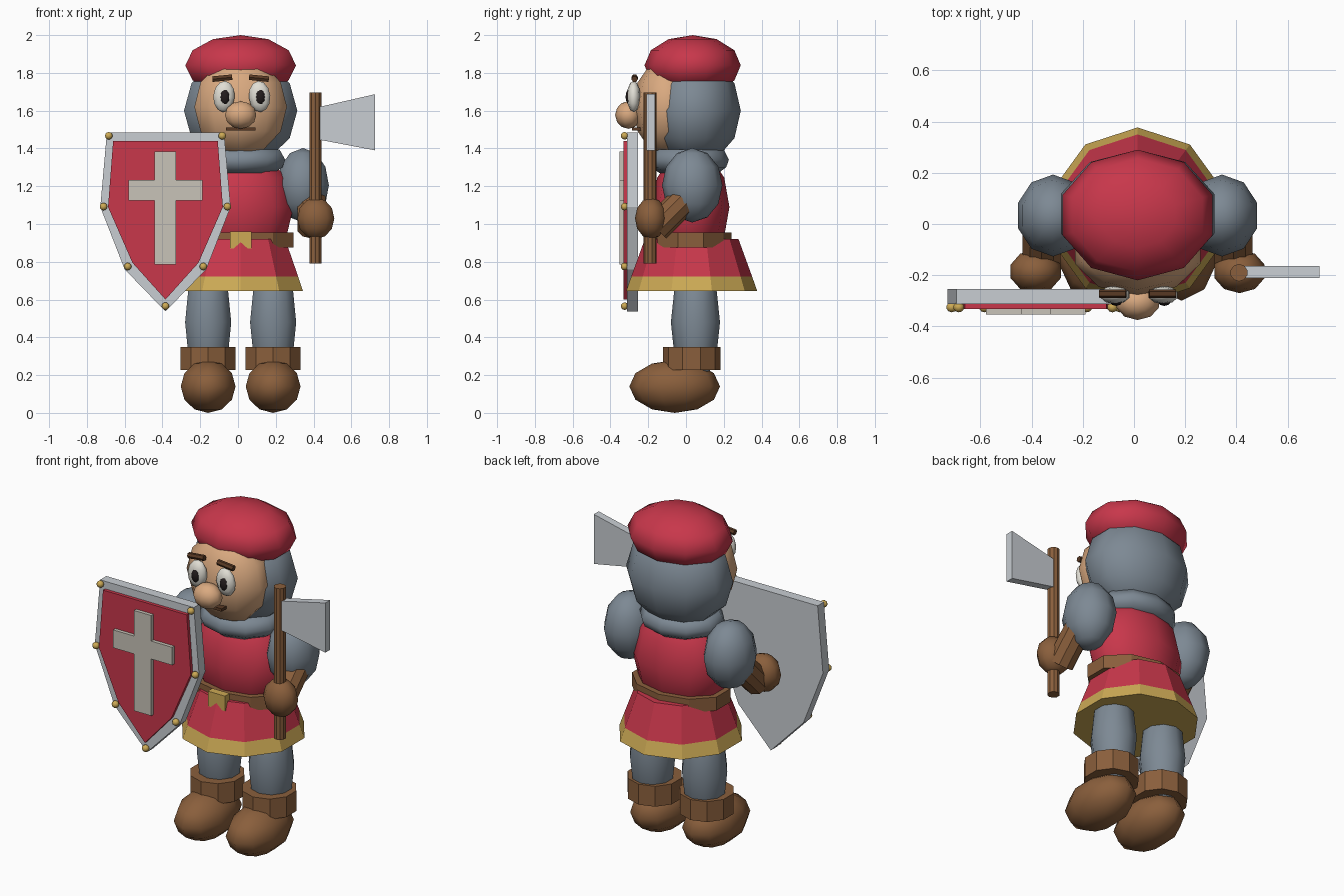
import bpy, bmesh, math
from mathutils import Matrix, Vector, Euler

if "Cube" in bpy.data.objects:
    bpy.data.objects.remove(bpy.data.objects["Cube"])

CX = 0.014  # body centre line


def material(name, r, g, b):
    m = bpy.data.materials.new(name)
    m.diffuse_color = (r, g, b, 1)
    m.use_nodes = True
    m.node_tree.nodes["Principled BSDF"].inputs["Base Color"].default_value = m.diffuse_color
    return m


RED = material("red cloth", 0.578, 0.038, 0.07)
MAIL = material("blue grey mail", 0.205, 0.25, 0.296)
SKIN = material("skin", 0.70, 0.40, 0.216)
BROWN = material("brown leather", 0.254, 0.114, 0.045)
DARK = material("dark brown", 0.10, 0.042, 0.018)
GOLD = material("gold", 0.61, 0.402, 0.091)
STEEL = material("steel", 0.578, 0.61, 0.645)
STONE = material("pale grey", 0.58, 0.55, 0.48)
WHITE = material("eye white", 0.75, 0.73, 0.66)
BLACK = material("black", 0.017, 0.012, 0.012)


def finish(name, bm, mats, smooth, rule=None):
    bmesh.ops.recalc_face_normals(bm, faces=bm.faces)
    for f in bm.faces:
        f.smooth = smooth
        if rule:
            f.material_index = rule(f)
    me = bpy.data.meshes.new(name)
    bm.to_mesh(me)
    bm.free()
    for m in mats:
        me.materials.append(m)
    ob = bpy.data.objects.new(name, me)
    bpy.context.collection.objects.link(ob)
    return ob


def lathe(name, rings, mats, loc=(0, 0, 0), scale=(1, 1, 1), rot=(0, 0, 0),
          segs=10, smooth=False, rule=None):
    """Stack rings of (radius, z); radius 0 gives a pole, open ends are capped."""
    bm = bmesh.new()
    loops = []
    for r, z in rings:
        n = 1 if r == 0 else segs
        angles = [math.pi / 2 + i * math.tau / segs for i in range(n)]
        loops.append([bm.verts.new((r * math.cos(a), r * math.sin(a), z)) for a in angles])
    for lo, hi in zip(loops, loops[1:]):
        for i in range(segs):
            j = (i + 1) % segs
            quad = [lo[i % len(lo)], lo[j % len(lo)], hi[j % len(hi)], hi[i % len(hi)]]
            bm.faces.new(list(dict.fromkeys(quad)))
    for end in (loops[0], loops[-1]):
        if len(end) > 1:
            bm.faces.new(end)
    mat = (Matrix.Translation(Vector(loc)) @ Euler(rot).to_matrix().to_4x4()
           @ Matrix.Diagonal((*scale, 1)))
    bmesh.ops.transform(bm, matrix=mat, verts=bm.verts)
    return finish(name, bm, mats, smooth, rule)


def ball(name, loc, radii, mat, bands=6, rot=(0, 0, 0)):
    rings = [(0 if k in (0, bands) else math.sin(math.pi * k / bands),
              -math.cos(math.pi * k / bands)) for k in range(bands + 1)]
    # x radius is given as the visible half width of the ten-sided ring
    sx = radii[0] / math.cos(math.pi / 10)
    return lathe(name, rings, [mat], loc, (sx, radii[1], radii[2]), rot, smooth=True)


def rod(name, loc, radius, length, mat, rot=(0, 0, 0), segs=10):
    h = length / 2
    return lathe(name, [(radius, -h), (radius, h)], [mat], loc, rot=rot, segs=segs)


def prism(name, outline, y0, y1, mat):
    """Extrude an (x, z) outline along y."""
    bm = bmesh.new()
    face = bm.faces.new([bm.verts.new((x, y0, z)) for x, z in outline])
    new = bmesh.ops.extrude_face_region(bm, geom=[face])["geom"]
    bmesh.ops.translate(bm, vec=(0, y1 - y0, 0),
                        verts=[v for v in new if isinstance(v, bmesh.types.BMVert)])
    return finish(name, bm, [mat], False)


def box(name, x0, x1, y0, y1, z0, z1, mat):
    return prism(name, [(x0, z0), (x1, z0), (x1, z1), (x0, z1)], y0, y1, mat)


# Head: hood, face, cap
ball("hood", (CX, 0.04, 1.6), (0.3, 0.25, 0.29), MAIL)
ball("face", (CX, -0.1, 1.62), (0.245, 0.18, 0.26), SKIN)
ball("cap", (CX, 0.035, 1.84), (0.293, 0.255, 0.16), RED)
ball("nose", (CX, -0.305, 1.577), (0.083, 0.07, 0.073), SKIN)
box("mouth", CX - 0.078, CX + 0.078, -0.285, -0.22, 1.494, 1.511, DARK)

# Body: collar, tunic, belt, flared skirt with a gold hem
lathe("collar", [(0.17, 1.27), (0.215, 1.3), (0.23, 1.34), (0.2, 1.395)], [MAIL],
      (CX, 0.015, 0), (1.08, 0.92, 1), smooth=True)
ball("torso", (CX, 0.025, 1.09), (0.28, 0.205, 0.31), RED)
lathe("skirt", [(0.347, 0.645), (0.32, 0.722), (0.248, 0.92)], [RED, GOLD], (CX, 0.03, 0),
      rule=lambda f: 1 if f.calc_center_median().z < 0.7 else 0)
lathe("belt", [(1, 0.875), (1, 0.955)], [BROWN], (CX, 0.025, 0), (0.293, 0.215, 1))
box("belt_buckle", CX - 0.057, CX + 0.057, -0.224, -0.18, 0.87, 0.96, GOLD)

# Mirrored parts
for s, side in ((-1, "right"), (1, "left")):
    ex = 0.02 + s * 0.094
    ball(side + "_eye", (ex, -0.277, 1.675), (0.057, 0.036, 0.083), WHITE, rot=(0, s * -0.08, 0))
    ball(side + "_pupil", (ex + 0.004, -0.298, 1.673), (0.026, 0.022, 0.042), BLACK)
    rod(side + "_eyebrow", (CX + s * 0.097, -0.272, 1.772), 0.017, 0.105, DARK,
        (0, math.pi / 2 - 0.1 * s * -1, 0), 6)

    lx = CX + s * 0.172
    ball(side + "_leg", (lx, 0.05, 0.48), (0.122, 0.13, 0.33), MAIL)
    rod(side + "_boot_cuff", (lx, 0.03, 0.288), 0.153, 0.122, BROWN)
    ball(side + "_boot", (lx, -0.06, 0.14), (0.145, 0.24, 0.14), BROWN)

    ball(side + "_arm", (CX + s * 0.33, 0.033, 1.205), (0.137, 0.16, 0.197), MAIL)
    rod(side + "_glove_cuff", (CX + s * 0.375, -0.085, 1.053), 0.078, 0.21, BROWN,
        (-math.pi / 4, 0, 0))
    ball(side + "_hand", (CX + s * 0.398, -0.185, 1.03), (0.098, 0.085, 0.11), BROWN)

# Axe
rod("axe_handle", (0.41, -0.19, 1.243), 0.034, 0.905, BROWN)
prism("axe_blade", [(0.41, 1.45), (0.725, 1.39), (0.725, 1.687), (0.41, 1.615)],
      -0.21, -0.164, STEEL)

# Shield: outlines given as half widths and heights about its own centre line
SX = -0.384


def crest(points, tip):
    right = [(SX + w, z) for w, z in points]
    left = [(SX - w, z) for w, z in reversed(points)]
    return right + [(SX, tip)] + left


prism("shield", crest([(0.31, 1.485), (0.345, 1.09), (0.216, 0.76)], 0.537),
      -0.312, -0.253, STEEL)
prism("shield_panel", crest([(0.277, 1.44), (0.304, 1.09), (0.175, 0.795)], 0.6),
      -0.332, -0.31, RED)
prism("shield_cross", [(SX + x, z) for x, z in (
    (-0.057, 0.785), (0.057, 0.785), (0.057, 1.125), (0.195, 1.125), (0.195, 1.232),
    (0.057, 1.232), (0.057, 1.385), (-0.057, 1.385), (-0.057, 1.232), (-0.195, 1.232),
    (-0.195, 1.125), (-0.057, 1.125))], -0.353, -0.33, STONE)
studs = crest([(0.3, 1.467), (0.328, 1.092), (0.2, 0.775)], 0.565)
for i, (x, z) in enumerate(studs):
    ball("shield_stud_%d" % (i + 1), (x, -0.325, z), (0.02, 0.02, 0.02), GOLD)
